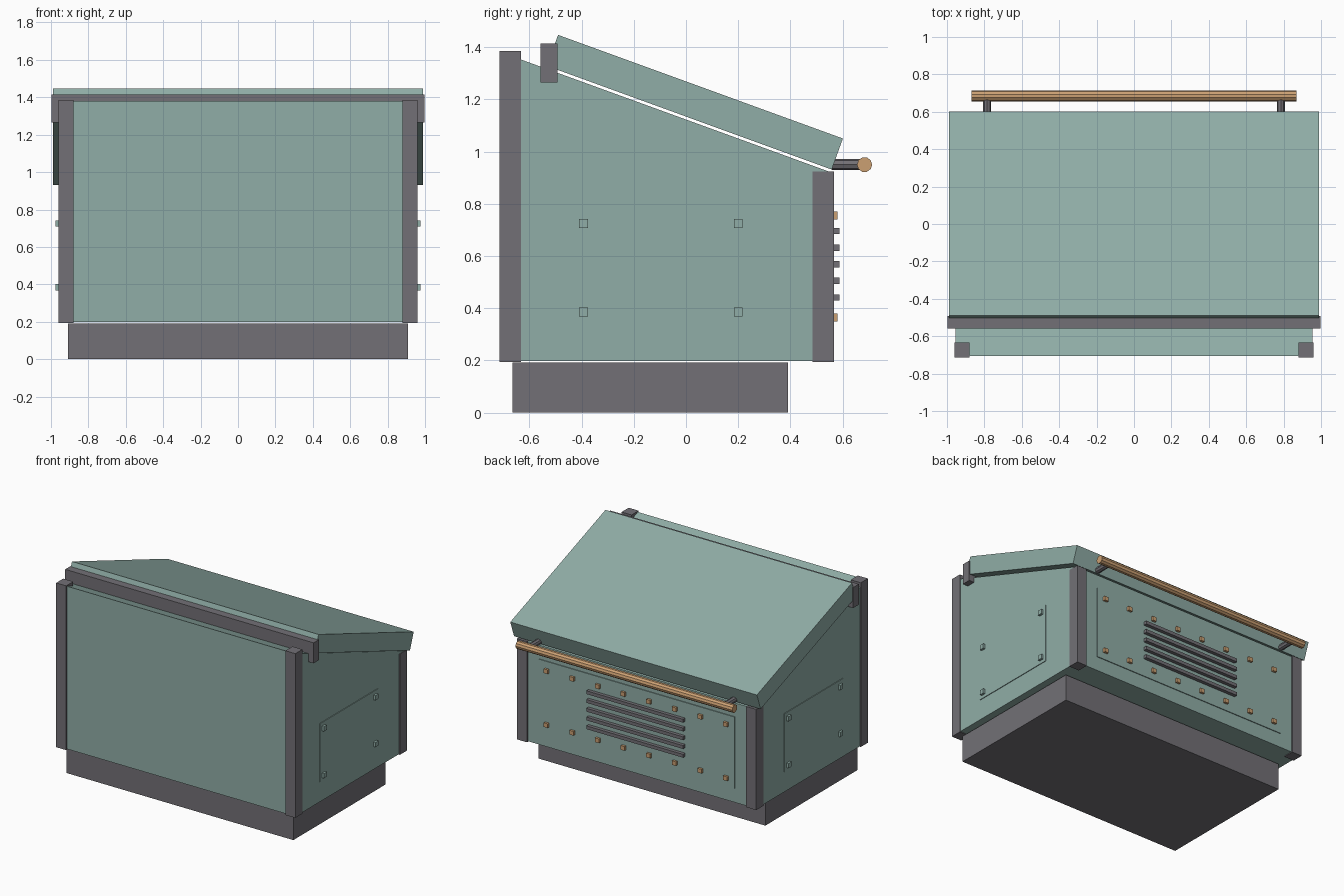
import bpy
import math

if "Cube" in bpy.data.objects:
    bpy.data.objects.remove(bpy.data.objects["Cube"])


def material(name, rgb):
    m = bpy.data.materials.new(name)
    m.diffuse_color = (*rgb, 1)
    m.use_nodes = True
    m.node_tree.nodes["Principled BSDF"].inputs["Base Color"].default_value = m.diffuse_color
    return m


TEAL = material("muted teal", (0.28, 0.42, 0.385))
GREY = material("dark grey", (0.17, 0.163, 0.18))
COPPER = material("warm copper", (0.60, 0.35, 0.17))


def add_mesh(name, verts, faces, mat):
    me = bpy.data.meshes.new(name)
    me.from_pydata(verts, [], faces)
    me.materials.append(mat)
    ob = bpy.data.objects.new(name, me)
    bpy.context.collection.objects.link(ob)
    return ob


def extrude_x(name, profile, half, mat):
    """Solid with a (y, z) profile, listed counter-clockwise, spanning -half..half in x."""
    n = len(profile)
    verts = [(x, y, z) for x in (-half, half) for y, z in profile]
    faces = [tuple(reversed(range(n))), tuple(range(n, 2 * n))]
    faces += [(i, (i + 1) % n, n + (i + 1) % n, n + i) for i in range(n)]
    return add_mesh(name, verts, faces, mat)


def box(name, x, y, z, mat):
    """Box from (min, max) pairs on each axis."""
    ob = extrude_x(name, [(y[0], z[0]), (y[1], z[0]), (y[1], z[1]), (y[0], z[1])],
                   (x[1] - x[0]) / 2, mat)
    ob.location.x = (x[0] + x[1]) / 2
    return ob


def rod(name, loc, radius, length, rot, sides, mat):
    bpy.ops.mesh.primitive_cylinder_add(vertices=sides, radius=radius, depth=length,
                                        location=loc, rotation=rot)
    ob = bpy.context.object
    ob.name = name
    ob.data.materials.append(mat)
    return ob


# Plinth and sloped cabinet
box("plinth", (-0.91, 0.91), (-0.665, 0.39), (0, 0.191), GREY)
extrude_x("cabinet_body", [(-0.705, 0.198), (0.557, 0.198), (0.557, 0.92), (-0.705, 1.379)],
          0.955, TEAL)

# Tilted lid and the hinge beam along its high edge
extrude_x("lid", [(-0.533, 1.328), (0.558, 0.931), (0.601, 1.05), (-0.49, 1.447)], 0.99, TEAL)
box("hinge_beam", (-0.997, 0.997), (-0.558, -0.493), (1.265, 1.414), GREY)

for s in (-1, 1):
    xs = sorted((s * 0.88, s * 0.96))
    # Corner posts
    box("front_post", xs, (-0.714, -0.633), (0.193, 1.385), GREY)
    box("rear_post", xs, (0.485, 0.566), (0.193, 0.924), GREY)

    # Side access panel with four corner studs
    box("side_panel", sorted((s * 0.95, s * 0.96)), (-0.432, 0.24), (0.345, 0.768), TEAL)
    for y in (-0.392, 0.2):
        for z in (0.385, 0.725):
            box("side_stud", sorted((s * 0.955, s * 0.976)), (y - 0.017, y + 0.017),
                (z - 0.017, z + 0.017), TEAL)

    # Handle arms
    rod("handle_arm", (s * 0.785, 0.615, 0.95), 0.021, 0.11, (math.pi / 2, 0, 0), 8, GREY)

# Handle bar
rod("handle_bar", (0, 0.684, 0.95), 0.029, 1.74, (0, math.pi / 2, 0), 10, COPPER)

# Rear panel with vent bars and two rows of bolts
box("rear_panel", (-0.785, 0.785), (0.55, 0.563), (0.30, 0.82), TEAL)
for i in range(5):
    z = 0.441 + i * 0.0636
    box("vent_bar", (-0.388, 0.388), (0.558, 0.588), (z - 0.012, z + 0.012), GREY)
for i in range(8):
    x = -0.72 + i * 1.44 / 7
    for z in (0.364, 0.755):
        box("rear_bolt", (x - 0.016, x + 0.016), (0.558, 0.58), (z - 0.015, z + 0.015), COPPER)
